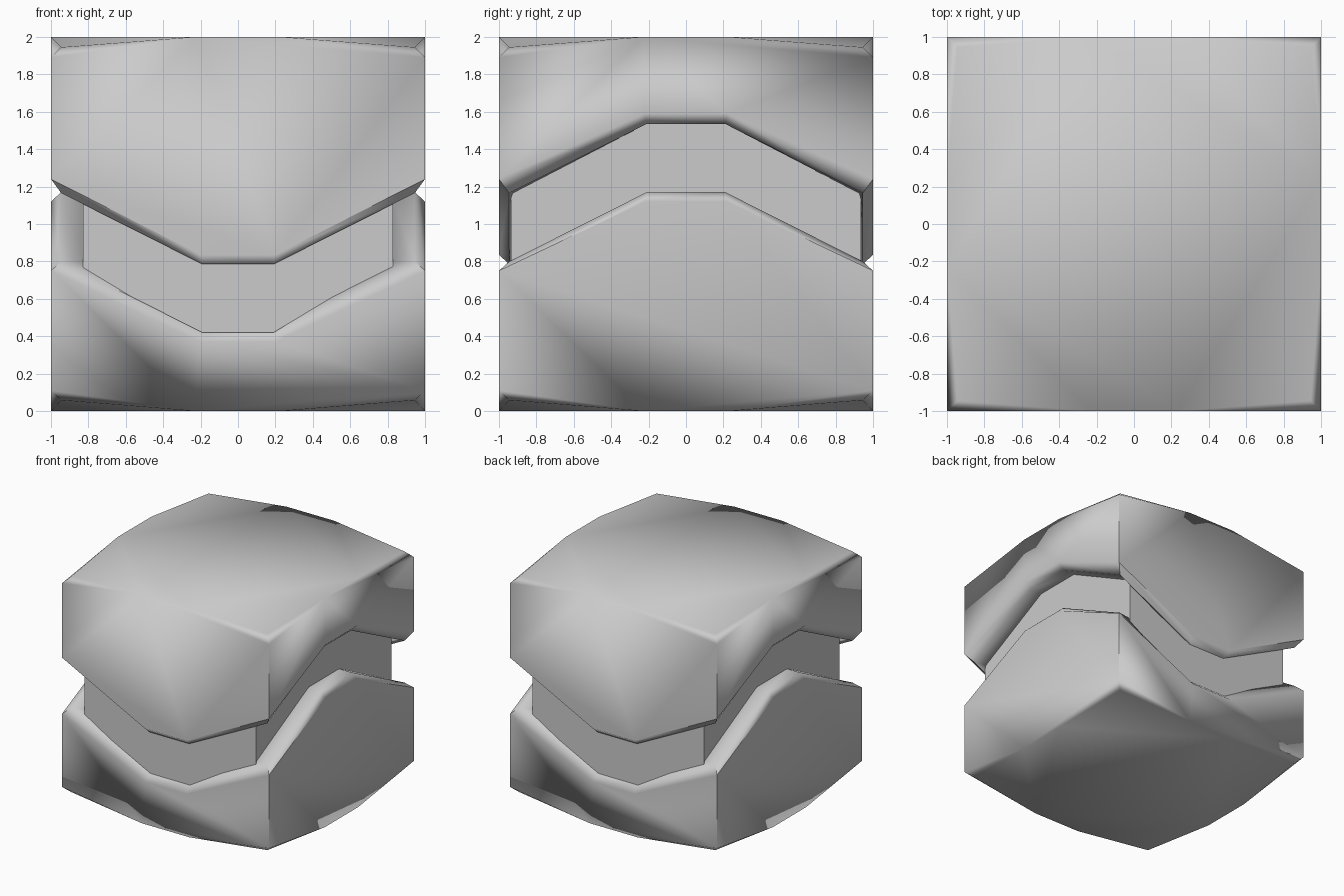
import bpy, bmesh
from mathutils import Matrix, Vector
from math import pi

if "Cube" in bpy.data.objects:
    bpy.data.objects.remove(bpy.data.objects["Cube"])

CORE_X, CORE_Y = 0.83, 0.935
IN = 0.945                      # pulled-in corner / bevel position


def ring(bm, corner_xy, corner_z, mid_xy, mid_z, flat=(0.23, 0.23)):
    """12 points around the block: corner + two mid points on each side."""
    verts = []
    for k in range(4):          # front, right, back, left
        rot = Matrix.Rotation(k * pi / 2, 3, 'Z')
        s = k % 2
        sx, sy = corner_xy if s == 0 else corner_xy[::-1]
        depth, z, f = mid_xy[s], mid_z[s], flat[s]
        for p in ((-sx, -sy, corner_z), (-f, -depth, z), (f, -depth, z)):
            verts.append(bm.verts.new(rot @ Vector(p)))
    return verts


def finish(ob):
    bpy.context.collection.objects.link(ob)
    bpy.context.view_layer.objects.active = ob
    ob.select_set(True)
    bpy.ops.object.shade_smooth_by_angle(angle=0.9)
    ob.select_set(False)
    wn = ob.modifiers.new("flat_faces", 'WEIGHTED_NORMAL')
    wn.keep_sharp = True


def half(name, end_z, pull_z, side_a, side_b, groove_a, mids_a, groove_b, mids_b):
    bm = bmesh.new()
    cap = ring(bm, (IN, IN), pull_z, (1, 1), (end_z, end_z))
    side = [bm.verts.new((x, y, side_a)) for x, y in ((-1, -1), (1, -1), (1, 1), (-1, 1))]
    low = ring(bm, (1, 1), side_b, (1, 1), mids_a, (0.2, 0.22))
    lip = ring(bm, (IN, IN), groove_b, (IN, IN), mids_b, (0.19, 0.21))
    inn = ring(bm, (CORE_X - .01, CORE_Y - .01), groove_b,
               (CORE_Y - .01, CORE_X - .01), mids_b, (0.19, 0.21))
    # end face: flat octagon and four dipped corners
    bm.faces.new([v for i, v in enumerate(cap) if i % 3])
    for k in range(4):
        c, n = 3 * k, (3 * k + 3) % 12
        bm.faces.new((cap[c], cap[c + 1], cap[c - 1]))
        # clipped top corners and main side face
        bm.faces.new((cap[c], side[k], cap[c + 1]))
        bm.faces.new((cap[c + 2], side[(k + 1) % 4], cap[n]))
        bm.faces.new((side[k], low[c], low[c + 1], low[c + 2], low[n],
                      side[(k + 1) % 4], cap[c + 2], cap[c + 1]))
    # groove bevel and ledge
    for a, b in ((low, lip), (lip, inn)):
        for i in range(12):
            j = (i + 1) % 12
            bm.faces.new((a[i], b[i], b[j], a[j]))
    bm.faces.new(inn)
    bmesh.ops.recalc_face_normals(bm, faces=bm.faces)
    me = bpy.data.meshes.new(name)
    bm.to_mesh(me)
    bm.free()
    finish(bpy.data.objects.new(name, me))


# upper and lower interlocking halves (mid heights: front/back, left/right)
half("upper_half", 2.0, 1.945, 1.89, 1.24, None, (0.835, 1.59), 1.165, (0.785, 1.535))
half("lower_half", 0.0, 0.058, 0.11, 0.75, None, (0.37, 1.12), 0.80, (0.42, 1.17))

# core visible inside the wavy groove
bm = bmesh.new()
bmesh.ops.create_cube(bm, size=1, matrix=Matrix.Translation((0, 0, 0.98))
                      @ Matrix.Diagonal((2 * CORE_X, 2 * CORE_Y, 1.34, 1)))
me = bpy.data.meshes.new("inner_core")
bm.to_mesh(me)
bm.free()
finish(bpy.data.objects.new("inner_core", me))
